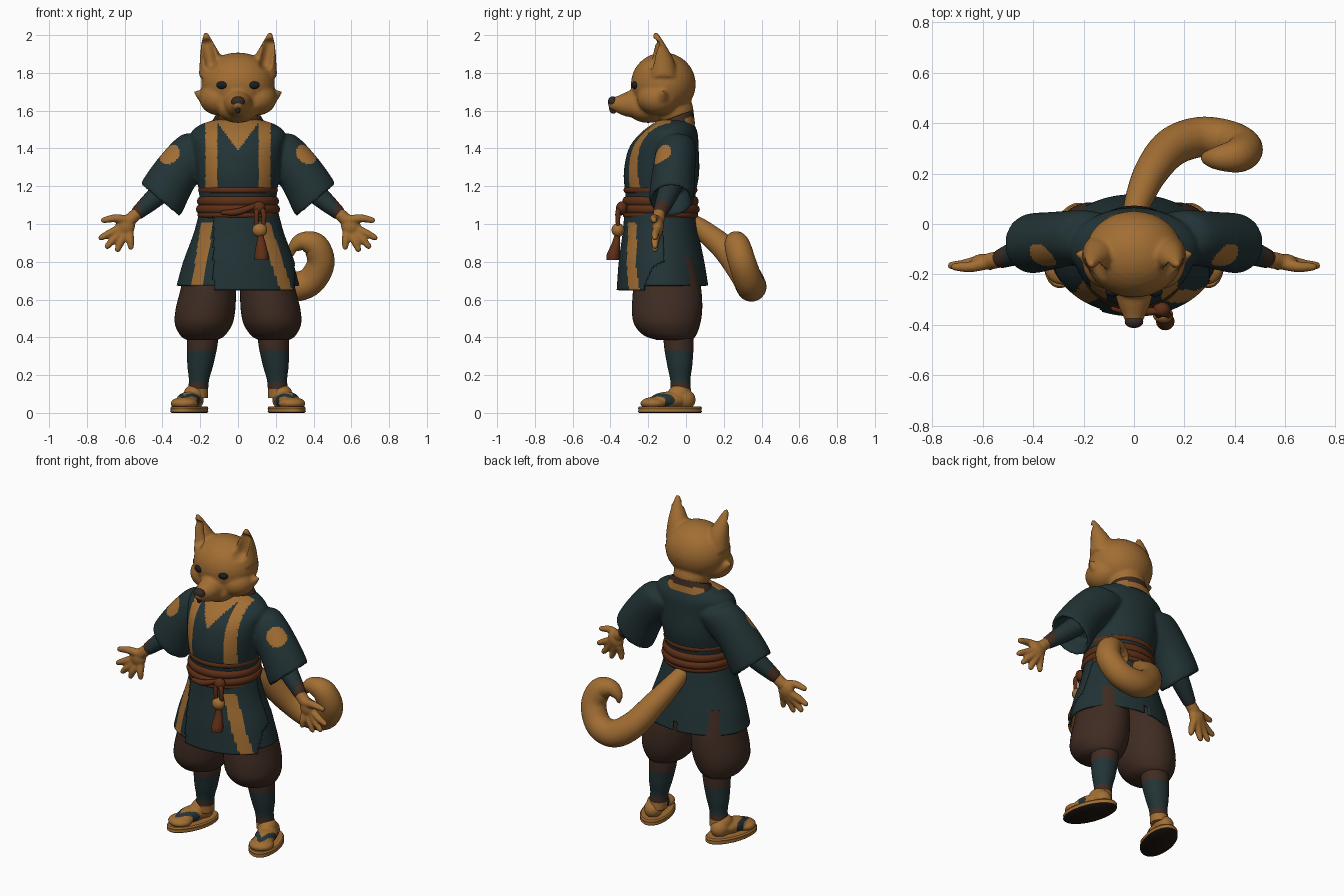
import bpy, bmesh, math
from mathutils import Vector, Matrix

cube = bpy.data.objects.get("Cube")
if cube:
    bpy.data.objects.remove(cube)


def material(name, r, g, b):
    m = bpy.data.materials.new(name)
    m.use_nodes = True
    m.diffuse_color = (r, g, b, 1)
    bsdf = m.node_tree.nodes["Principled BSDF"]
    bsdf.inputs["Base Color"].default_value = (r, g, b, 1)
    bsdf.inputs["Roughness"].default_value = 0.9
    return m


FUR = material("tan fur", 0.36, 0.155, 0.033)
TEAL = material("dark teal cloth", 0.016, 0.033, 0.036)
BROWN = material("dark brown cloth", 0.050, 0.025, 0.016)
BELT = material("red brown belt", 0.11, 0.028, 0.008)
NOSE = material("nose brown", 0.035, 0.022, 0.018)
EYE = material("eye black", 0.010, 0.013, 0.017)
SOLE = material("sole black", 0.014, 0.009, 0.006)


def spline(rows, k):
    """Catmull-Rom interpolation of rows of numbers."""
    p = [Vector(r) for r in rows]
    p = [p[0] * 2 - p[1]] + p + [p[-1] * 2 - p[-2]]
    out = []
    for i in range(1, len(p) - 2):
        a, b, c, d = p[i - 1:i + 3]
        for j in range(k):
            t = j / k
            out.append((b * 2 + (c - a) * t + (a * 2 - b * 5 + c * 4 - d) * t * t
                        + (b * 3 - a - c * 3 + d) * t ** 3) * 0.5)
    return out + [p[-2]]


def skin(bm, rings, n, caps):
    """Skin rings given as (centre, u axis, v axis)."""
    loops = []
    for c, u, v in rings:
        angles = [2 * math.pi * i / n for i in range(n)]
        loops.append([bm.verts.new(c + u * math.cos(a) + v * math.sin(a)) for a in angles])
    for A, B in zip(loops, loops[1:]):
        for i in range(n):
            bm.faces.new((A[i], A[(i + 1) % n], B[(i + 1) % n], B[i]))
    if caps:
        bm.faces.new(loops[0])
        bm.faces.new(loops[-1])


def loft(bm, rows, axis=(0, 0, 1), n=48, k=4, caps=True):
    """Rows are x, y, z, half width, half depth; all rings face the axis."""
    w = Vector(axis).normalized()
    v = Vector((0, 1, 0))
    v = (v - w * v.dot(w)).normalized()
    u = v.cross(w)
    skin(bm, [(Vector(r[:3]), u * r[3], v * r[4]) for r in spline(rows, k)], n, caps)


def tube(bm, rows, n=16, k=6):
    """Rows are x, y, z, radius; the ends are rounded."""
    pts = spline([Vector(r) for r in rows], k)
    c = [p.to_3d() for p in pts]
    r = [p[3] for p in pts]
    t0, t1 = (c[1] - c[0]).normalized(), (c[-1] - c[-2]).normalized()
    c = [c[0] - t0 * r[0], c[0] - t0 * r[0] * 0.7] + c + [c[-1] + t1 * r[-1] * 0.7, c[-1] + t1 * r[-1]]
    r = [r[0] * 0.15, r[0] * 0.7] + r + [r[-1] * 0.7, r[-1] * 0.15]
    u, rings = t0.orthogonal().normalized(), []
    for i in range(len(c)):
        t = (c[min(i + 1, len(c) - 1)] - c[max(i - 1, 0)]).normalized()
        u = (u - t * u.dot(t)).normalized()
        rings.append((c[i], u * r[i], t.cross(u) * r[i]))
    skin(bm, rings, n, True)


def ball(bm, c, r):
    bmesh.ops.create_uvsphere(bm, u_segments=32, v_segments=16, radius=1,
                              matrix=Matrix.LocRotScale(Vector(c), None, Vector(r)))


def finish(name, bm, mats, voxel=0, paint=None, keep=None, thick=0, soften=5):
    """Turn the bmesh into an object, optionally fused, cut and painted by rule."""
    bmesh.ops.recalc_face_normals(bm, faces=bm.faces)
    if keep:
        gone = [f for f in bm.faces if not keep(f.calc_center_median())]
        bmesh.ops.delete(bm, geom=gone, context='FACES')
    ob = bpy.data.objects.new(name, bpy.data.meshes.new(name))
    bm.to_mesh(ob.data)
    bm.free()
    bpy.context.collection.objects.link(ob)
    if voxel:
        m = ob.modifiers.new("fuse", 'REMESH')
        m.mode, m.voxel_size = 'VOXEL', voxel
        m = ob.modifiers.new("soften", 'SMOOTH')
        m.factor, m.iterations = 0.5, soften
        dg = bpy.context.evaluated_depsgraph_get()
        me = bpy.data.meshes.new_from_object(ob.evaluated_get(dg))
        ob.modifiers.clear()
        ob.data = me
    ob.data.materials.clear()
    for m in mats:
        ob.data.materials.append(m)
    for p in ob.data.polygons:
        p.material_index = paint(p.center, p.normal) if paint else 0
    bpy.ops.object.select_all(action='DESELECT')
    ob.select_set(True)
    bpy.context.view_layer.objects.active = ob
    bpy.ops.object.shade_smooth_by_angle(angle=math.radians(50))
    if thick:
        m = ob.modifiers.new("thickness", 'SOLIDIFY')
        m.thickness, m.offset = thick, -1
    return ob


# Head with cheeks, muzzle and ears
bm = bmesh.new()
ball(bm, (0, -0.12, 1.74), (0.195, 0.172, 0.168))
ball(bm, (0, -0.2, 1.61), (0.11, 0.11, 0.075))
ball(bm, (0, -0.06, 1.6), (0.11, 0.1, 0.1))
tube(bm, [(0, -0.22, 1.64, 0.09), (0, -0.32, 1.633, 0.064), (0, -0.375, 1.635, 0.04)])
for s in (1, -1):
    ball(bm, (s * 0.1, -0.15, 1.665), (0.105, 0.11, 0.09))
    tube(bm, [(s * 0.13, -0.13, 1.66, 0.07), (s * 0.19, -0.125, 1.68, 0.035), (s * 0.226, -0.12, 1.70, 0.01)])
    loft(bm, [(s * 0.14, -0.12, 1.78, 0.068, 0.075), (s * 0.142, -0.125, 1.87, 0.06, 0.06),
              (s * 0.16, -0.145, 1.95, 0.036, 0.036), (s * 0.17, -0.16, 2.012, 0.012, 0.012)])
head = finish("head", bm, [FUR], voxel=0.01)
for v in head.data.vertices:  # hollow of the ears
    t = min(max((v.co.z - 1.85) / 0.1, 0), 1)
    d = math.hypot(abs(v.co.x) - 0.145 - 0.02 * t, v.co.z - 1.85 - 0.1 * t)
    if d < 0.036 and v.normal.y < -0.1:
        v.co.y += 0.045 * (1 - (d / 0.036) ** 2)

# Face details
for s, side in ((1, "left"), (-1, "right")):
    bm = bmesh.new()
    ball(bm, (s * 0.083, -0.268, 1.735), (0.031, 0.02, 0.021))
    finish(side + "_eye", bm, [EYE])
bm = bmesh.new()
ball(bm, (0, -0.388, 1.648), (0.037, 0.025, 0.028))
ball(bm, (0, -0.385, 1.612), (0.013, 0.022, 0.028))
finish("nose", bm, [NOSE])

# Collar around the neck
bm = bmesh.new()
loft(bm, [(0, -0.05, 1.49, 0.17, 0.105), (0, -0.052, 1.53, 0.145, 0.102),
          (0, -0.055, 1.57, 0.12, 0.1)], axis=(0, -0.35, 0.94))
finish("collar", bm, [BROWN, FUR],
       paint=lambda c, n: int(c.y < -0.12 or (c.y > 0 and c.z < 1.565)))

# Robe top with wide sleeves
bm = bmesh.new()
loft(bm, [(0, -0.135, 1.03, 0.2, 0.178), (0, -0.135, 1.15, 0.205, 0.185), (0, -0.13, 1.27, 0.222, 0.2),
          (0, -0.118, 1.4, 0.24, 0.185), (0, -0.09, 1.48, 0.25, 0.152),
          (0, -0.07, 1.525, 0.2, 0.115), (0, -0.055, 1.55, 0.13, 0.09)])
for s in (1, -1):
    loft(bm, [(s * 0.14, -0.045, 1.42, 0.085, 0.09), (s * 0.21, -0.05, 1.395, 0.118, 0.105),
              (s * 0.32, -0.065, 1.28, 0.122, 0.113), (s * 0.405, -0.077, 1.138, 0.135, 0.118),
              (s * 0.405, -0.077, 1.138, 0.11, 0.095), (s * 0.35, -0.07, 1.21, 0.09, 0.08)],
         axis=(s * 0.64, 0, -0.77))


def paint_robe(c, n):
    x = abs(c.x)
    lapel = 0.11 < x < 0.172 and 1.19 < c.z < 1.55
    chest = x < (c.z - 1.39) * 0.75
    patch = (Vector((x, c.y, c.z)) - Vector((0.36, -0.125, 1.365))).length < 0.06
    return int(c.y < -0.08 and (lapel or chest) or patch)


finish("robe_top", bm, [TEAL, FUR], voxel=0.0095, paint=paint_robe, soften=3)


# Robe skirt and its overlapping front flap
def paint_skirt(c, n):
    centre = 0.14 + (1 - c.z) * 0.33 if c.x > 0 else -0.165 - (1 - c.z) * 0.15
    return int(c.y < -0.12 and c.z < 1.01 and abs(c.x - centre) < 0.032)


for name, grow, hem, keep in (
        ("robe_skirt", 0, 0.675, lambda c: not (abs(c.x) < 0.013 and c.y > 0 and c.z < 0.73)),
        ("front_flap", 0.009, 0.65, lambda c: c.y < -0.12 and -0.13 < c.x < 0.3)):
    bm = bmesh.new()
    loft(bm, [(0, y, z, a + grow, b + grow) for y, z, a, b in (
        (-0.135, 1.08, 0.2, 0.18), (-0.13, 0.95, 0.235, 0.197),
        (-0.125, 0.8, 0.29, 0.222), (-0.12, hem, 0.325, 0.238))], n=144, k=14, caps=False)
    finish(name, bm, [TEAL, FUR], paint=paint_skirt, keep=keep, thick=0.012)

# Belt made of wrapped bands
for i, (z, h, out) in enumerate(((1.18, 0.018, 0.016), (1.12, 0.027, 0.022), (1.078, 0.028, 0.028), (1.048, 0.018, 0.02))):
    bm = bmesh.new()
    prof = [(math.sin(a), math.cos(a)) for a in [math.radians(d) for d in range(-90, 91, 30)]]
    loft(bm, [(0, -0.135, z + h * q, 0.195 + out * p, 0.18 + out * p) for q, p in prof], n=64, k=1)
    finish("belt_band_%d" % (i + 1), bm, [BELT])

# Belt knot, cords, bead and tassel
bm = bmesh.new()
ball(bm, (0.11, -0.34, 1.085), (0.035, 0.03, 0.035))
tube(bm, [(-0.08, -0.335, 1.06, 0.012), (0, -0.35, 1.065, 0.018), (0.1, -0.345, 1.1, 0.014)])
for x in (0.098, 0.135):
    tube(bm, [(0.11, -0.345, 1.09, 0.012), (x, -0.36, 1.06, 0.014), (x, -0.36, 0.99, 0.011)])
finish("belt_knot", bm, [BELT])
bm = bmesh.new()
ball(bm, (0.115, -0.36, 0.968), (0.04, 0.034, 0.037))
finish("belt_bead", bm, [FUR])
bm = bmesh.new()
loft(bm, [(0.12, -0.365, 0.94, 0.014, 0.014), (0.122, -0.37, 0.9, 0.024, 0.022),
          (0.124, -0.385, 0.84, 0.036, 0.034), (0.124, -0.388, 0.81, 0.036, 0.034)], n=20)
finish("belt_tassel", bm, [BELT])

# Curled tail
bm = bmesh.new()
tube(bm, [(0, 0.03, 1.01, 0.045), (0.02, 0.1, 0.96, 0.055), (0.07, 0.21, 0.865, 0.068),
          (0.15, 0.305, 0.745, 0.078), (0.26, 0.345, 0.672, 0.08), (0.375, 0.335, 0.69, 0.076),
          (0.438, 0.3, 0.79, 0.073), (0.41, 0.272, 0.885, 0.068), (0.34, 0.262, 0.905, 0.05),
          (0.295, 0.262, 0.875, 0.03), (0.285, 0.265, 0.84, 0.012)], n=32)
finish("tail", bm, [FUR])

for s, side in ((1, "left_"), (-1, "right_")):
    # Forearm and wrist cuff
    bm = bmesh.new()
    tube(bm, [(s * 0.37, -0.08, 1.2, 0.06), (s * 0.45, -0.108, 1.13, 0.052), (s * 0.53, -0.138, 1.06, 0.038)])
    finish(side + "forearm", bm, [TEAL, BROWN], paint=lambda c, n: int(abs(c.x) > 0.515))
    # Hand with spread fingers
    bm = bmesh.new()
    tube(bm, [(s * 0.53, -0.14, 1.06, 0.033), (s * 0.575, -0.148, 1.02, 0.034)])
    ball(bm, (s * 0.597, -0.15, 0.99), (0.052, 0.032, 0.055))
    for bx, bz, tx, tz in ((0.63, 0.975, 0.725, 0.928), (0.62, 0.96, 0.692, 0.882),
                           (0.6, 0.95, 0.637, 0.866), (0.575, 0.955, 0.567, 0.878)):
        tube(bm, [(s * bx, -0.15, bz, 0.023), (s * (bx + tx) / 2, -0.162, (bz + tz) / 2, 0.021),
                  (s * tx, -0.165, tz, 0.016)], n=12)
    tube(bm, [(s * 0.585, -0.155, 1.02, 0.026), (s * 0.65, -0.17, 1.03, 0.022), (s * 0.712, -0.17, 1.02, 0.016)], n=12)
    finish(side + "hand", bm, [FUR], voxel=0.007, soften=3)
    # Baggy trouser leg
    bm = bmesh.new()
    loft(bm, [(s * 0.14, -0.11, 0.82, 0.13, 0.16), (s * 0.157, -0.1, 0.66, 0.146, 0.18),
              (s * 0.172, -0.1, 0.55, 0.158, 0.186), (s * 0.182, -0.1, 0.47, 0.152, 0.175),
              (s * 0.187, -0.085, 0.41, 0.118, 0.138), (s * 0.19, -0.06, 0.385, 0.08, 0.09)])
    finish(side + "trouser_leg", bm, [BROWN])
    # Wrapped lower leg
    bm = bmesh.new()
    loft(bm, [(s * 0.187, -0.04, 0.43, 0.085, 0.08), (s * 0.19, -0.038, 0.35, 0.08, 0.078),
              (s * 0.2, -0.033, 0.25, 0.068, 0.066), (s * 0.207, -0.03, 0.17, 0.053, 0.053),
              (s * 0.215, -0.025, 0.08, 0.055, 0.055)], k=10)
    finish(side + "lower_leg", bm, [FUR, TEAL, BROWN],
           paint=lambda c, n: 2 if c.z > 0.335 or 0.125 < c.z < 0.16 else int(c.z >= 0.16))
    # Foot with painted sandal straps
    bm = bmesh.new()
    ball(bm, (0, 0.0, 0.068), (0.062, 0.11, 0.045))
    ball(bm, (0, -0.09, 0.05), (0.073, 0.07, 0.034))
    ball(bm, (0, 0.08, 0.07), (0.053, 0.06, 0.055))
    ball(bm, (-s * 0.01, 0.055, 0.1), (0.055, 0.062, 0.05))
    foot = finish(side + "foot", bm, [FUR, TEAL], voxel=0.007, soften=3, paint=lambda c, n: int(
        c.z > 0.03 and -0.13 < c.y < 0.02 and abs(abs(c.x) - (c.y + 0.115) * 0.6) < 0.013))
    # Sandal sole
    bm = bmesh.new()
    loft(bm, [(0, 0, z, 0.088 + g, 0.172 + g) for z, g in ((0, -0.004), (0.006, 0.003), (0.016, 0), (0.026, 0.003), (0.035, -0.004))], k=1)
    sole = finish(side + "sandal_sole", bm, [FUR, SOLE],
                  paint=lambda c, n: int(n.z < -0.3 or 0.011 < c.z < 0.014))
    for ob in (foot, sole):
        ob.location = (s * 0.258, -0.085, 0)
        ob.rotation_euler.z = s * math.radians(17)
